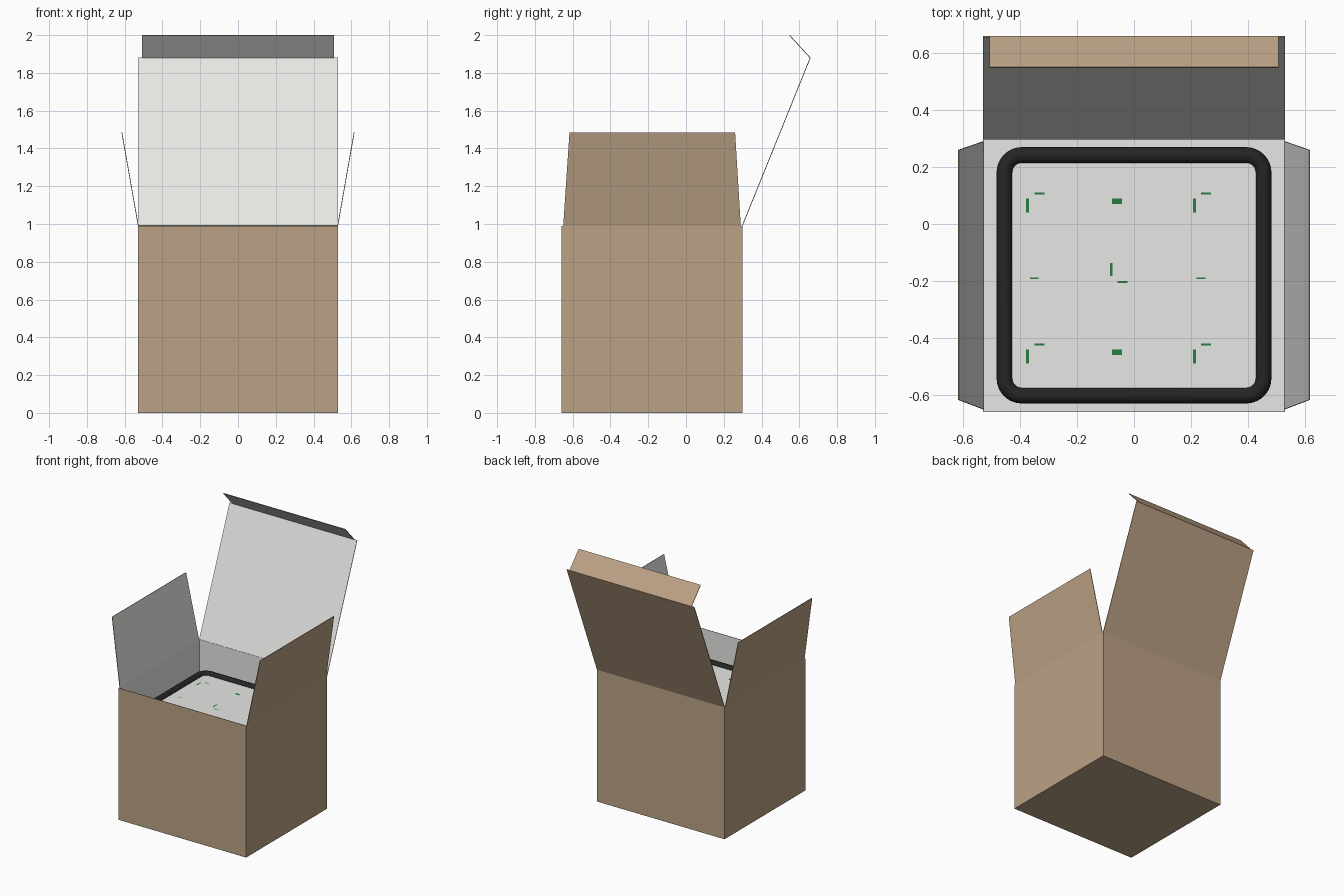
import bpy, bmesh, math
from mathutils import Vector

cube = bpy.data.objects.get("Cube")
if cube:
    bpy.data.objects.remove(cube, do_unlink=True)


def material(name, rgb):
    m = bpy.data.materials.new(name)
    m.use_nodes = True
    m.diffuse_color = (*rgb, 1)
    m.node_tree.nodes["Principled BSDF"].inputs["Base Color"].default_value = (*rgb, 1)
    return m


BROWN = material("brown cardboard", (0.5, 0.36, 0.235))
WHITE = material("white lining", (0.8, 0.8, 0.78))
BLACK = material("black rubber", (0.018, 0.018, 0.018))
GREEN = material("green print", (0.02, 0.2, 0.05))


def add_object(name, bm, *mats):
    me = bpy.data.meshes.new(name)
    bm.to_mesh(me)
    bm.free()
    ob = bpy.data.objects.new(name, me)
    bpy.context.collection.objects.link(ob)
    for m in mats:
        me.materials.append(m)
    return ob


def line_with_white(ob):
    # Cardboard thickness: brown outside, white on the inner side
    mod = ob.modifiers.new("thickness", "SOLIDIFY")
    mod.thickness = 0.004
    mod.offset = -1
    mod.material_offset = 1


def flap(name, corners, outward):
    bm = bmesh.new()
    f = bm.faces.new([bm.verts.new(c) for c in corners])
    f.normal_update()
    if f.normal.dot(Vector(outward)) < 0:
        f.normal_flip()
    line_with_white(add_object(name, bm, BROWN, WHITE))


HX, FRONT, BACK, TOP = 0.53, -0.66, 0.30, 0.99
LID_Y, LID_Z = 0.66, 1.88
MID_Y = (FRONT + BACK) / 2

# Open box body
bm = bmesh.new()
bmesh.ops.create_cube(bm, size=1)
for v in bm.verts:
    v.co = (v.co.x * 2 * HX, MID_Y + v.co.y * (BACK - FRONT), (v.co.z + 0.5) * TOP)
bm.normal_update()
bmesh.ops.delete(bm, geom=[f for f in bm.faces if f.normal.z > 0.5], context="FACES")
line_with_white(add_object("box_body", bm, BROWN, WHITE))

# Tapered side flaps, leaning outwards
for side, s in (("left", 1), ("right", -1)):
    flap(side + "_flap",
         [(s * HX, FRONT + 0.01, TOP), (s * HX, BACK - 0.01, TOP),
          (s * 0.617, 0.26, 1.485), (s * 0.617, -0.617, 1.485)], (s, 0, 0))

# Lid leaning back, with its tuck flap folded forwards
flap("lid", [(-HX, BACK, TOP), (HX, BACK, TOP), (HX, LID_Y, LID_Z), (-HX, LID_Y, LID_Z)],
     (0, 1, 0))
flap("lid_tuck_flap", [(-0.507, LID_Y, LID_Z), (0.507, LID_Y, LID_Z),
                       (0.507, 0.55, 2), (-0.507, 0.55, 2)], (0, 1, 1))


def rounded_outline(hx, hy, r, z, steps=8):
    pts = []
    for q, (sx, sy) in enumerate(((1, 1), (-1, 1), (-1, -1), (1, -1))):
        for i in range(steps + 1):
            a = math.pi / 2 * (q + i / steps)
            pts.append((sx * (hx - r) + r * math.cos(a),
                        MID_Y + sy * (hy - r) + r * math.sin(a), z))
    return pts


# Inner container with a flat white top
INSERT_TOP = 0.785
outline = rounded_outline(0.4535, 0.421, 0.06, INSERT_TOP)
bm = bmesh.new()
top = bm.faces.new([bm.verts.new(p) for p in outline])
ext = bmesh.ops.extrude_face_region(bm, geom=[top], use_keep_orig=True)
for g in ext["geom"]:
    if isinstance(g, bmesh.types.BMVert):
        g.co.z = 0.01
bmesh.ops.recalc_face_normals(bm, faces=bm.faces)
add_object("inner_container", bm, WHITE)

# Rubber rim around the container top
cu = bpy.data.curves.new("rubber_rim", "CURVE")
cu.dimensions = "3D"
cu.bevel_depth = 0.0285
cu.bevel_resolution = 4
sp = cu.splines.new("POLY")
sp.points.add(len(outline) - 1)
for p, co in zip(sp.points, outline):
    p.co = (*co[:2], INSERT_TOP - 0.008, 1)
sp.use_cyclic_u = True
cu.materials.append(BLACK)
rim = bpy.data.objects.new("rubber_rim", cu)
bpy.context.collection.objects.link(rim)

# Small printed marks in a three by three grid
bm = bmesh.new()


def mark(x, y, w, h):
    z = INSERT_TOP + 0.002
    bm.faces.new([bm.verts.new((x + a * w / 2, y + b * h / 2, z))
                  for a, b in ((-1, -1), (1, -1), (1, 1), (-1, 1))])


for y in (0.08, -0.45):
    mark(-0.06, y, 0.035, 0.02)
    for x in (-0.35, 0.235):
        mark(x - 0.023, y - 0.015, 0.01, 0.05)
        mark(x + 0.018, y + 0.027, 0.035, 0.007)
mark(-0.35, -0.19, 0.03, 0.006)
mark(0.235, -0.19, 0.03, 0.006)
mark(-0.08, -0.16, 0.01, 0.045)
mark(-0.04, -0.203, 0.035, 0.007)
add_object("printed_marks", bm, GREEN)
